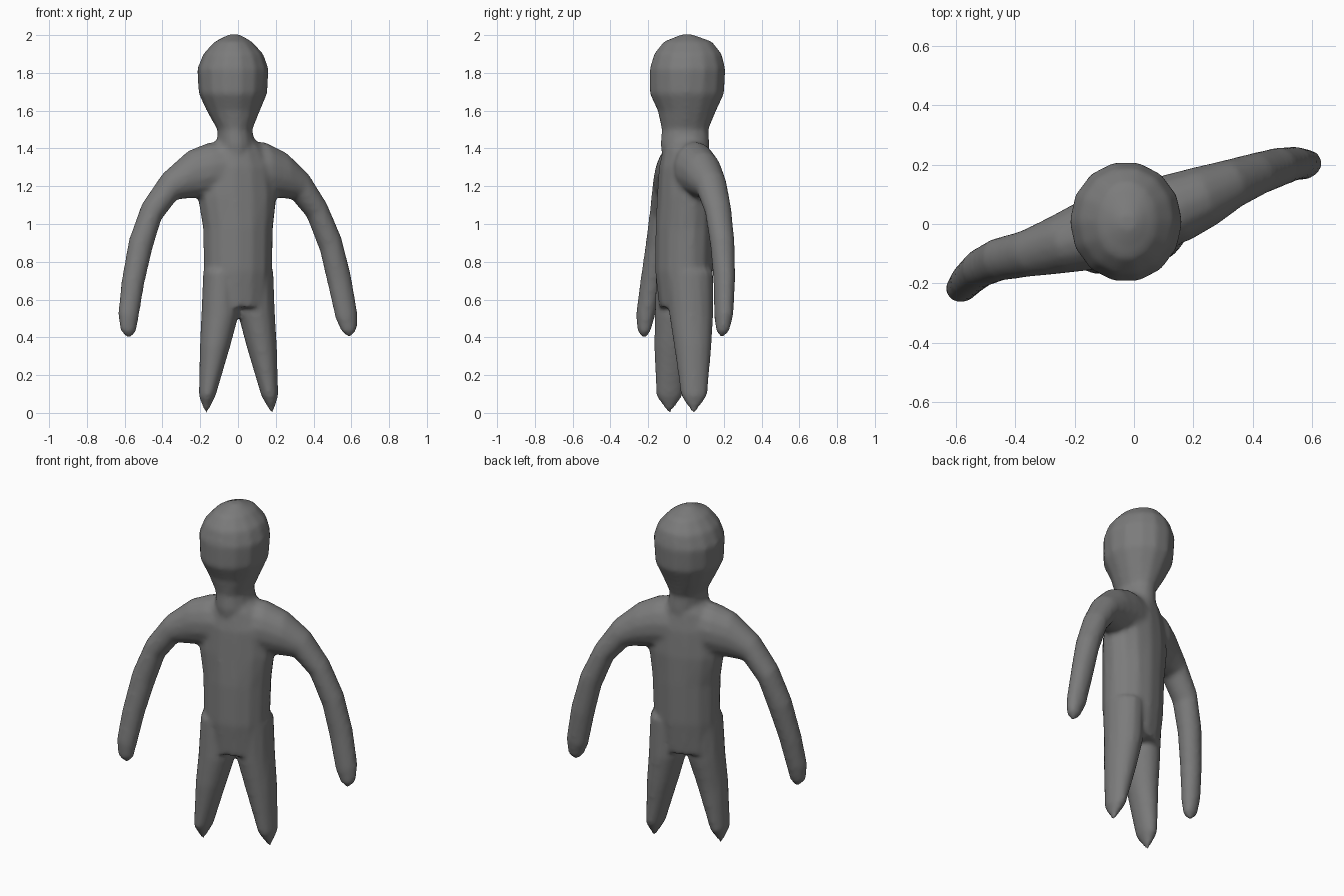
import bpy, bmesh, math
from mathutils import Vector

skin = bpy.data.materials.new("dark_grey")
skin.diffuse_color = (0.2, 0.2, 0.2, 1)
bm = bmesh.new()


def loft(rings, n=14):
    """Closed tube through rings of (centre, half axis a, half axis b)."""
    loops = []
    for c, a, b in rings:
        loops.append([bm.verts.new(c + a * math.cos(math.tau * i / n) + b * math.sin(math.tau * i / n))
                      for i in range(n)])
    for lo, hi in zip(loops, loops[1:]):
        for i in range(n):
            j = (i + 1) % n
            bm.faces.new((lo[i], lo[j], hi[j], hi[i]))
    bm.faces.new(loops[0][::-1])
    bm.faces.new(loops[-1])


def upright(rows, turn=0.0, n=14):
    """Loft of level rings: z, centre x, centre y, half width, half depth."""
    c, s = math.cos(turn), math.sin(turn)
    loft([(Vector((x, y, z)), Vector((c, s, 0)) * rx, Vector((-s, c, 0)) * ry)
          for z, x, y, rx, ry in rows], n)


def arm(rows, turn):
    """Loft from outer x, z, inner x, z, centre y, half depth."""
    c, s = math.cos(turn), math.sin(turn)
    rings = []
    for ox, oz, ix, iz, y, d in rows:
        a = Vector((ox - ix, (ox - ix) * s / c, oz - iz)) / 2
        rings.append((Vector(((ox + ix) / 2, y, (oz + iz) / 2)), a, Vector((-s, c, 0)) * d))
    loft(rings)


# head and neck
upright([(1.25, -0.01, 0, 0.08, 0.11), (1.42, -0.01, -0.005, 0.1, 0.132),
         (1.5, -0.017, -0.005, 0.093, 0.125), (1.6, -0.025, 0.005, 0.142, 0.157),
         (1.69, -0.027, 0.005, 0.182, 0.2), (1.82, -0.027, 0.008, 0.19, 0.204),
         (1.9, -0.025, 0.01, 0.16, 0.182), (1.965, -0.025, 0.01, 0.1, 0.13),
         (2.003, -0.02, 0.005, 0.03, 0.03)])

# torso
upright([(0.56, 0, -0.01, 0.17, 0.13), (0.75, 0, -0.01, 0.185, 0.152),
         (0.98, 0, -0.005, 0.19, 0.155), (1.15, -0.005, 0, 0.215, 0.15),
         (1.3, -0.005, 0, 0.2, 0.14), (1.4, -0.01, 0, 0.15, 0.12),
         (1.45, -0.01, 0, 0.1, 0.1)], math.radians(14))

# legs
upright([(0, -0.168, -0.088, 0.006, 0.008), (0.09, -0.163, -0.088, 0.045, 0.07),
         (0.35, -0.122, -0.075, 0.081, 0.095), (0.52, -0.095, -0.055, 0.1, 0.112),
         (0.75, -0.09, -0.04, 0.095, 0.12)])
upright([(0, 0.18, 0.04, 0.006, 0.008), (0.09, 0.168, 0.043, 0.045, 0.07),
         (0.35, 0.126, 0.036, 0.081, 0.1), (0.52, 0.098, 0.028, 0.098, 0.118),
         (0.75, 0.09, 0.02, 0.098, 0.125)])

# right arm
arm([(0.02, 1.44, 0.02, 1.15, 0.02, 0.12), (0.14, 1.435, 0.15, 1.14, 0.055, 0.12),
     (0.25, 1.38, 0.235, 1.135, 0.095, 0.105), (0.365, 1.27, 0.29, 1.13, 0.135, 0.085),
     (0.465, 1.11, 0.37, 1.035, 0.17, 0.073), (0.543, 0.93, 0.437, 0.86, 0.193, 0.066),
     (0.595, 0.73, 0.478, 0.68, 0.203, 0.058), (0.63, 0.53, 0.518, 0.5, 0.2, 0.05),
     (0.628, 0.44, 0.55, 0.43, 0.195, 0.035), (0.6, 0.405, 0.585, 0.4, 0.192, 0.01)], math.radians(21))

# left arm
arm([(-0.02, 1.44, -0.02, 1.15, -0.01, 0.12), (-0.16, 1.43, -0.16, 1.14, -0.04, 0.12),
     (-0.26, 1.39, -0.25, 1.135, -0.07, 0.1), (-0.395, 1.27, -0.325, 1.13, -0.1, 0.08),
     (-0.505, 1.11, -0.41, 1.02, -0.12, 0.073), (-0.575, 0.92, -0.457, 0.86, -0.148, 0.066),
     (-0.615, 0.7, -0.498, 0.68, -0.185, 0.058), (-0.633, 0.53, -0.528, 0.5, -0.215, 0.05),
     (-0.625, 0.44, -0.54, 0.43, -0.222, 0.035), (-0.585, 0.395, -0.57, 0.395, -0.222, 0.01)], math.radians(16))

bmesh.ops.recalc_face_normals(bm, faces=bm.faces)
mesh = bpy.data.meshes.new("body")
bm.to_mesh(mesh)
bm.free()
mesh.materials.append(skin)
body = bpy.data.objects.new("body", mesh)
bpy.context.collection.objects.link(body)

# fuse the parts into one soft skin
fuse = body.modifiers.new("fuse", 'REMESH')
fuse.mode = 'VOXEL'
fuse.voxel_size = 0.014
fuse.use_smooth_shade = True
soft = body.modifiers.new("soften", 'SMOOTH')
soft.factor = 0.5
soft.iterations = 6
